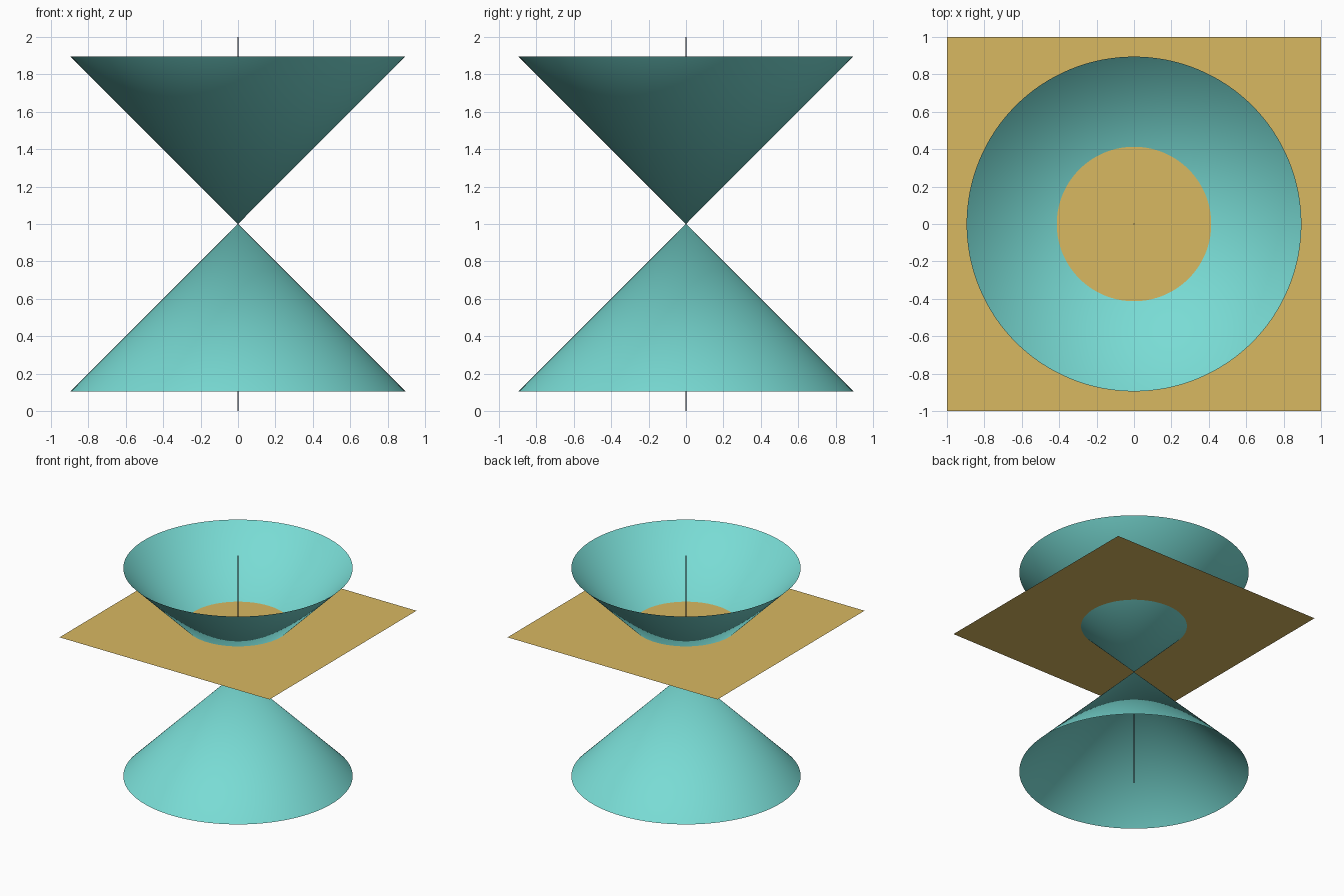
import bpy
import math

if "Cube" in bpy.data.objects:
    bpy.data.objects.remove(bpy.data.objects["Cube"])


def paint(obj, name, rgb):
    mat = bpy.data.materials.new(name)
    mat.diffuse_color = (*rgb, 1)
    mat.use_nodes = True
    mat.node_tree.nodes["Principled BSDF"].inputs["Base Color"].default_value = mat.diffuse_color
    obj.data.materials.append(mat)
    return mat


CENTRE, REACH, CUT = 1.0, 0.895, 0.413

# Two open cones meeting tip to tip
teal = None
for name, side in (("lower_cone", -1), ("upper_cone", 1)):
    bpy.ops.mesh.primitive_cone_add(
        vertices=128, radius1=REACH, radius2=0, depth=REACH, end_fill_type='NOTHING',
        location=(0, 0, CENTRE + side * REACH / 2),
        rotation=(math.pi if side > 0 else 0, 0, 0))
    cone = bpy.context.object
    cone.name = name
    bpy.ops.object.shade_smooth()
    if teal is None:
        teal = paint(cone, "teal", (0.19, 0.71, 0.66))
    else:
        cone.data.materials.append(teal)

# Horizontal cutting plane through the upper cone
bpy.ops.mesh.primitive_plane_add(size=2, location=(0, 0, CENTRE + CUT))
plane = bpy.context.object
plane.name = "cutting_plane"
paint(plane, "gold", (0.69, 0.48, 0.12))

# Hair-thin axis of the cones
bpy.ops.mesh.primitive_cylinder_add(vertices=8, radius=0.003, depth=2, location=(0, 0, CENTRE))
axis = bpy.context.object
axis.name = "axis"
bpy.ops.object.shade_smooth_by_angle(angle=math.radians(50))
paint(axis, "dark_grey", (0.06, 0.06, 0.08))
